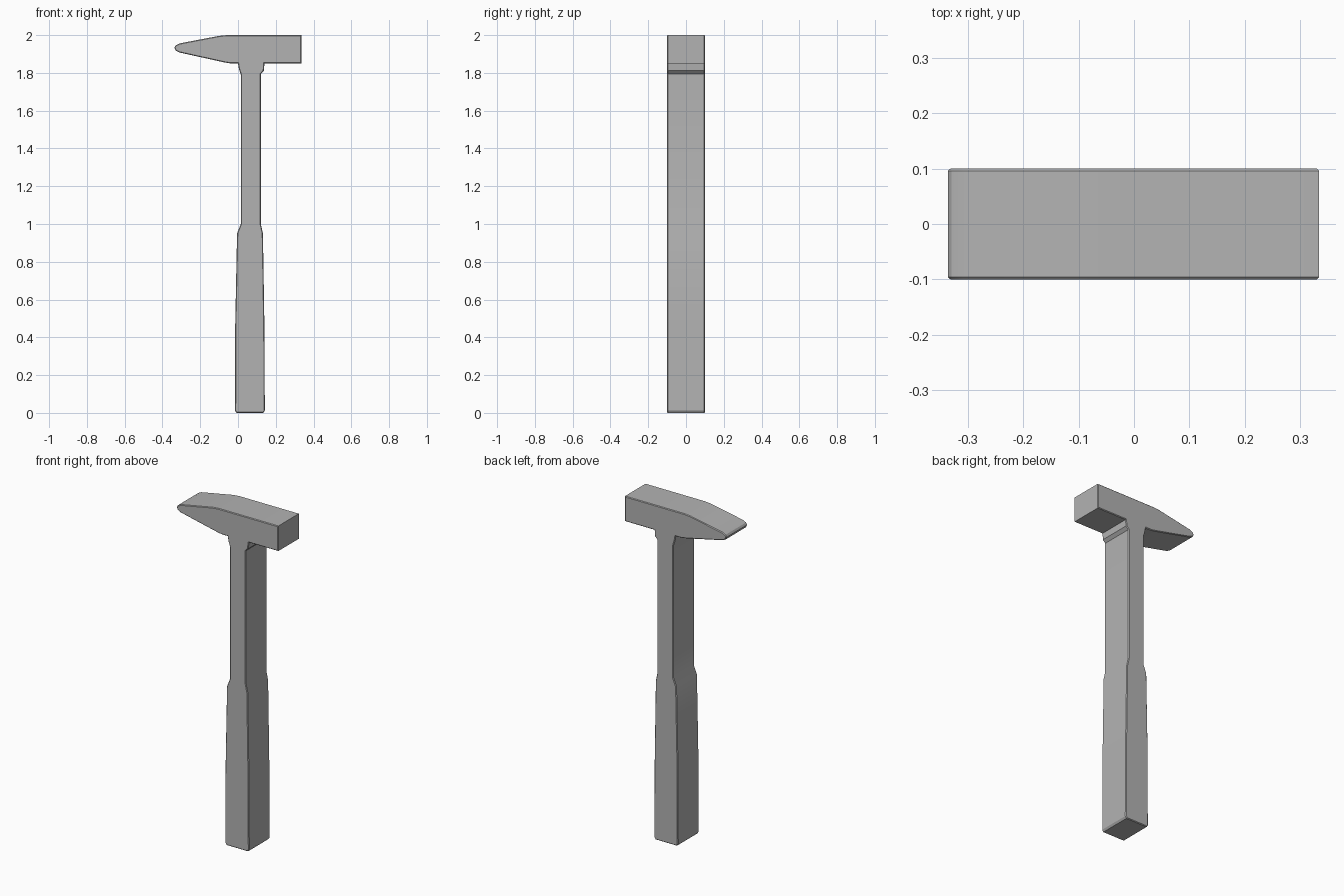
import bpy
import bmesh

cube = bpy.data.objects.get("Cube")
if cube:
    bpy.data.objects.remove(cube, do_unlink=True)

HALF_DEPTH = 0.1

steel = bpy.data.materials.new("plain grey")
steel.use_nodes = True
grey = (0.45, 0.45, 0.45, 1)
steel.diffuse_color = grey
steel.node_tree.nodes["Principled BSDF"].inputs["Base Color"].default_value = grey

# Outline of the one-piece tool, as (x, z)
head_top = [(0.335, 1.85), (0.335, 2.0), (-0.06, 2.0), (-0.1, 1.996)]
peen = [(-0.31, 1.956), (-0.33, 1.946), (-0.337, 1.934), (-0.33, 1.918), (-0.31, 1.908)]
head_bottom = [(-0.07, 1.855), (-0.04, 1.85), (0.0, 1.85)]
neck_left = [(0.005, 1.82), (0.015, 1.79), (0.015, 1.0)]
grip_left = [(-0.005, 0.95), (-0.015, 0.45), (-0.016, 0.012), (-0.008, 0)]
grip_right = [(0.134, 0), (0.142, 0.012), (0.14, 0.45), (0.132, 0.95)]
neck_right = [(0.121, 1.0), (0.121, 1.795), (0.137, 1.812), (0.14, 1.85)]
outline = head_top + peen + head_bottom + neck_left + grip_left + grip_right + neck_right

# Extrude the outline through the depth
bm = bmesh.new()
front = bm.faces.new([bm.verts.new((x, -HALF_DEPTH, z)) for x, z in outline])
extruded = bmesh.ops.extrude_face_region(bm, geom=[front], use_keep_orig=True)
back_verts = [g for g in extruded["geom"] if isinstance(g, bmesh.types.BMVert)]
bmesh.ops.translate(bm, verts=back_verts, vec=(0, 2 * HALF_DEPTH, 0))
bmesh.ops.recalc_face_normals(bm, faces=bm.faces)

# Break the sharp rims of the two broad sides
rims = [e for e in bm.edges if abs(e.verts[0].co.y - e.verts[1].co.y) < 0.001]
bmesh.ops.bevel(bm, geom=rims, offset=0.004, segments=1, affect="EDGES")

mesh = bpy.data.meshes.new("hammer")
bm.to_mesh(mesh)
bm.free()
mesh.materials.append(steel)
hammer = bpy.data.objects.new("hammer", mesh)
bpy.context.collection.objects.link(hammer)

# Smooth the rounded peen while the corners stay sharp
bpy.context.view_layer.objects.active = hammer
hammer.select_set(True)
bpy.ops.object.shade_smooth_by_angle(angle=0.52)
